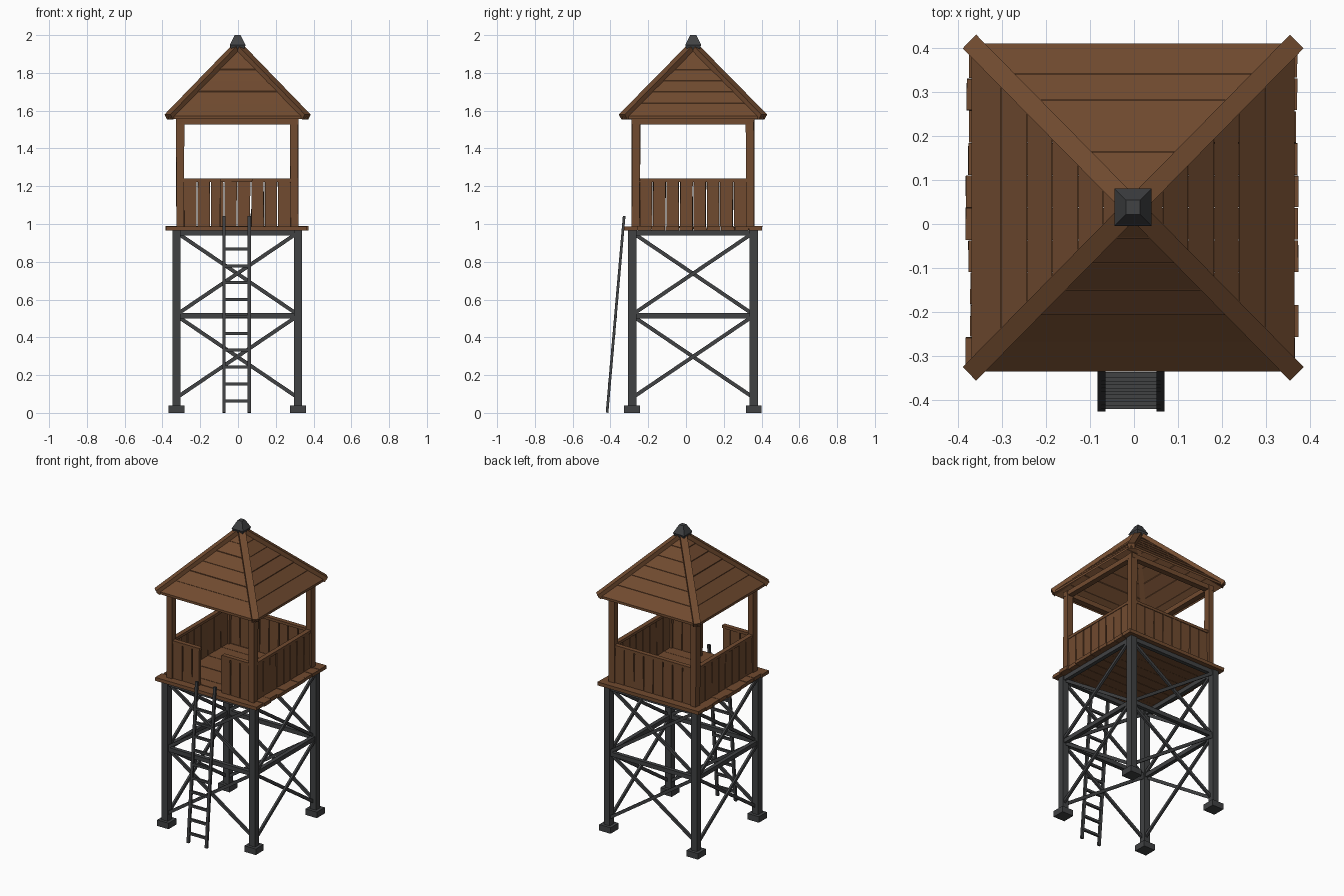
import bpy, bmesh, math, random
from mathutils import Vector, Matrix

if "Cube" in bpy.data.objects:
    bpy.data.objects.remove(bpy.data.objects["Cube"])

random.seed(4)
CX, CY = -0.004, 0.037          # tower axis


def material(name, col):
    m = bpy.data.materials.new(name)
    m.diffuse_color = (*col, 1)
    m.use_nodes = True
    m.node_tree.nodes["Principled BSDF"].inputs["Base Color"].default_value = m.diffuse_color
    return m


WOOD = material("brown wood", (0.165, 0.070, 0.029))
METAL = material("dark metal", (0.052, 0.054, 0.057))


def hexa(bm, pts):
    """Closed six-sided solid: 4 bottom points, then 4 top points."""
    v = [bm.verts.new(p) for p in pts]
    for f in ((3, 2, 1, 0), (4, 5, 6, 7), (0, 1, 5, 4), (1, 2, 6, 5), (2, 3, 7, 6), (3, 0, 4, 7)):
        bm.faces.new([v[i] for i in f])


def box(bm, x0, x1, y0, y1, z0, z1, j=0.0):
    def r():
        return random.uniform(-j, j)
    hexa(bm, [(x + r(), y + r(), z) for z in (z0, z1)
              for x, y in ((x0, y0), (x1, y0), (x1, y1), (x0, y1))])


def beam(bm, p, q, w, h):
    """Rectangular bar from p to q."""
    p, q = Vector(p), Vector(q)
    d = (q - p).normalized()
    s = d.cross(Vector((0, 0, 1))).normalized()
    u = s.cross(d)
    s, u = s * w / 2, u * h / 2
    hexa(bm, [e + a * s + b * u for e in (p, q) for a, b in ((-1, -1), (1, -1), (1, 1), (-1, 1))])


def finish(bm, name, mat, loc=(CX, CY, 0)):
    bmesh.ops.recalc_face_normals(bm, faces=bm.faces)
    me = bpy.data.meshes.new(name)
    bm.to_mesh(me)
    bm.free()
    me.materials.append(mat)
    ob = bpy.data.objects.new(name, me)
    ob.location = loc
    bpy.context.collection.objects.link(ob)
    return ob


def four_sides(bm, build):
    """Run build(bm, k) for each side, turned about the tower axis."""
    for k in range(4):
        part = bmesh.new()
        build(part, k)
        part.transform(Matrix.Rotation(k * math.pi / 2, 4, 'Z'))
        me = bpy.data.meshes.new("tmp")
        part.to_mesh(me)
        part.free()
        bm.from_mesh(me)
        bpy.data.meshes.remove(me)


L = 0.322                        # leg offset

# legs and feet
legs, feet = bmesh.new(), bmesh.new()
for sx in (-L, L):
    for sy in (-L, L):
        box(legs, sx - .022, sx + .022, sy - .022, sy + .022, .03, .965)
        box(feet, sx - .042, sx + .042, sy - .042, sy + .042, 0, .04)
finish(legs, "legs", METAL)
finish(feet, "feet", METAL)


# horizontal beams and cross braces
def girts(bm, k):
    for z in (.515, .952):
        beam(bm, (-L, -L, z), (L, -L, z), .026, .028)


def braces(bm, k):
    for z0, z1 in ((.09, .505), (.53, .945)):
        beam(bm, (-L + .015, -L - .008, z0), (L - .015, -L - .008, z1), .014, .02)
        beam(bm, (-L + .015, -L + .008, z1), (L - .015, -L + .008, z0), .014, .02)


for name, fn in (("horizontal_beams", girts), ("cross_braces", braces)):
    b = bmesh.new()
    four_sides(b, fn)
    finish(b, name, METAL)

# deck planks
deck = bmesh.new()
for i in range(10):
    y = -.367 + i * .0734
    box(deck, -.371 + random.uniform(-.007, .005), .371 + random.uniform(-.005, .007),
        y + .001, y + .0724, .966, .988 + random.uniform(-.001, .002), .001)
finish(deck, "deck_planks", WOOD)

# ladder
lad = bmesh.new()


def ladder_y(z):
    return -.418 + z * .087


for x in (-.074, .06):
    beam(lad, (x, ladder_y(0), .001), (x, ladder_y(1.042), 1.042), .018, .014)
for i in range(10):
    z = .064 + i * .0893
    beam(lad, (-.074, ladder_y(z), z), (.06, ladder_y(z), z), .014, .016)
finish(lad, "ladder", METAL, (0, 0, 0))

# cabin posts
P = 0.302
posts = bmesh.new()
for sx in (-P, P):
    for sy in (-P, P):
        box(posts, sx - .021, sx + .021, sy - .021, sy + .021, .985, 1.54, .003)
finish(posts, "cabin_posts", WOOD)


# railing boards, with a door gap at the front
def boards(bm, k):
    n = 8
    w = 2 * (P - .018) / n
    for i in range(n):
        x = -P + .018 + i * w
        if k == 0 and i in (3, 4):
            continue
        extra = .0 if k else .017 * (i == 2) - .0
        box(bm, x + .003, x + w - .003 - extra, -P - .012, -P + .006, .986, 1.23, .002)


def caps(bm, k):
    spans = ((-P, -.085), (.08, P)) if k == 0 else ((-P, P),)
    for a, c in spans:
        box(bm, a, c, -P - .016, -P + .014, 1.222, 1.24)


def plates(bm, k):
    box(bm, -P - .022, P + .022, -P - .018, -P + .018, 1.528, 1.56, .001)


for name, fn in (("railing_boards", boards), ("railing_caps", caps), ("top_plates", plates)):
    b = bmesh.new()
    four_sides(b, fn)
    finish(b, name, WOOD)

# roof planks in lapped courses
E, ZE = 0.372, 1.568             # eave offset and height


def courses(bm, k):
    ds = (E, .303, .243, .186, .126, .068, .004)
    for a, c in zip(ds, ds[1:]):
        za = ZE + (E - a) * 1.01 + random.uniform(.001, .005)
        zc = ZE + (E - c) * 1.01
        c += .001
        ring = ((-a, -a, za), (a, -a, za), (c, -c, zc), (-c, -c, zc))
        hexa(bm, [(x, y, z - .016) for x, y, z in ring] + list(ring))


def hips(bm, k):
    beam(bm, (-E + .002, -E + .002, ZE - .002), (-.012, -.012, ZE + E * 1.01 - .014), .044, .034)


for name, fn in (("roof_planks", courses), ("hip_beams", hips)):
    b = bmesh.new()
    four_sides(b, fn)
    ob = finish(b, name, WOOD, (-.002, .037, 0))
    ob.scale.x = .985

# finial
fin = bmesh.new()
for (r0, z0), (r1, z1) in (((.034, 1.925), (.042, 1.948)), ((.042, 1.948), (.016, 2.0))):
    hexa(fin, [(x * r, y * r, z) for r, z in ((r0, z0), (r1, z1))
               for x, y in ((-1, -1), (1, -1), (1, 1), (-1, 1))])
finish(fin, "finial", METAL, (-.002, .038, 0))
